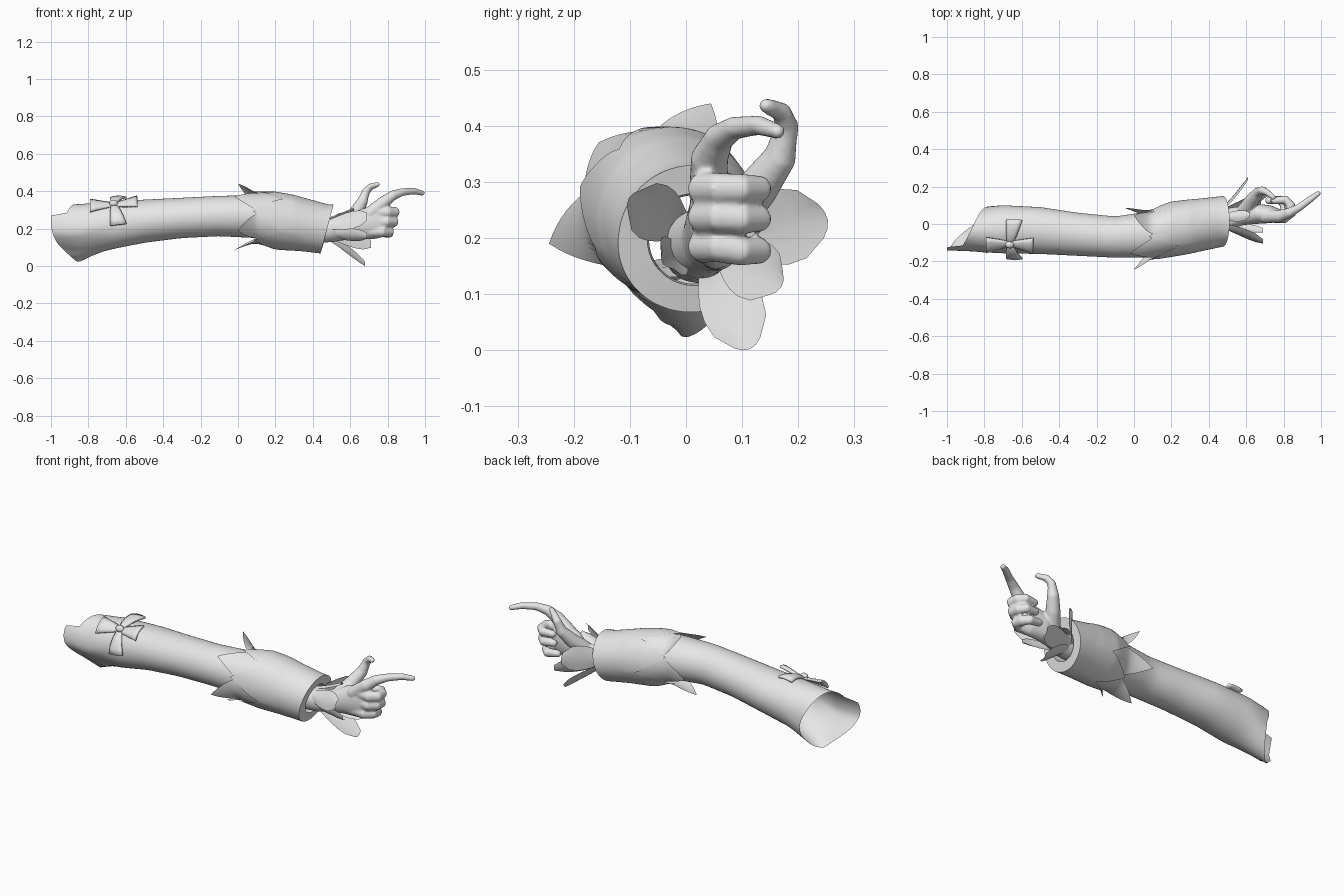
import bpy, bmesh, math
from mathutils import Vector

if "Cube" in bpy.data.objects:
    bpy.data.objects.remove(bpy.data.objects["Cube"])

grey = bpy.data.materials.new("plain_grey")
grey.use_nodes = True
grey.diffuse_color = (0.8, 0.8, 0.8, 1)
grey.node_tree.nodes["Principled BSDF"].inputs["Base Color"].default_value = grey.diffuse_color


def finish(name, bm, angle=40):
    """Turn a bmesh into a shaded, coloured object."""
    bmesh.ops.recalc_face_normals(bm, faces=bm.faces)
    mesh = bpy.data.meshes.new(name)
    bm.to_mesh(mesh)
    bm.free()
    mesh.materials.append(grey)
    obj = bpy.data.objects.new(name, mesh)
    bpy.context.collection.objects.link(obj)
    bpy.ops.object.select_all(action="DESELECT")
    obj.select_set(True)
    bpy.context.view_layer.objects.active = obj
    bpy.ops.object.shade_smooth_by_angle(angle=math.radians(angle))
    return obj


def skin(bm, rows, closed=True, caps=False):
    """Bridge equal rows of points with quads."""
    grid = [[bm.verts.new(p) for p in row] for row in rows]
    count = len(grid[0])
    for low, high in zip(grid, grid[1:]):
        for i in range(count if closed else count - 1):
            j = (i + 1) % count
            bm.faces.new((low[i], low[j], high[j], high[i]))
    if caps:
        bm.faces.new(grid[0])
        bm.faces.new(grid[-1])


def section(table, x):
    """Interpolate (x, y min, y max, z min, z max) along the arm."""
    if x <= table[0][0]:
        return table[0][1:]
    for a, b in zip(table, table[1:]):
        if x <= b[0]:
            t = (x - a[0]) / (b[0] - a[0])
            return [p + (q - p) * t for p, q in zip(a[1:], b[1:])]
    return table[-1][1:]


def surface(table, x, angle, lift=0.0):
    """Point on the elliptical arm surface, raised by lift."""
    y0, y1, z0, z1 = section(table, x)
    return Vector((x, (y0 + y1) / 2 + ((y1 - y0) / 2 + lift) * math.cos(angle),
                   (z0 + z1) / 2 + ((z1 - z0) / 2 + lift) * math.sin(angle)))


rad = math.radians
SLEEVE = [(-1, -.145, .07, .03, .33), (-.86, -.15, .08, .01, .33), (-.8, -.155, .09, .042, .335),
          (-.7, -.157, .1, .085, .345), (-.5, -.16, .09, .125, .355),
          (-.3, -.17, .06, .15, .365), (-.1, -.18, .04, .16, .375),
          (.1, -.18, .07, .15, .38), (.2, -.16, .1, .13, .37)]
CUFF = [(-.06, -.187, .047, .15, .382), (.08, -.187, .07, .125, .392),
        (.2, -.172, .115, .095, .395), (.3, -.158, .13, .085, .38), (.48, -.12, .15, .063, .33)]

# Long sleeve: slanted shoulder opening with a pointed front corner and a pinched lower front
rows = []
for k in range(25):
    t = k / 24
    row = []
    for i in range(48):
        a = math.tau * i / 48
        start = -.89 - .11 * math.cos(a - rad(158))
        if a < rad(139):
            start = max(start, -.92 + .055 * (rad(139) - a))
        x = start + (.2 - start) * t
        near = min(1, max(0, (-.68 - x) / .2))
        p = surface(SLEEVE, x, a, -.03 * near * max(0, math.cos(a - rad(228))) ** 4)
        p.y += .045 * near * max(0, -math.sin(a))
        row.append(p)
    rows.append(row)
bm = bmesh.new()
skin(bm, rows)
finish("sleeve", bm, 60)

# Cuff edged with five flared leaves, plus a second close-fitting leaf layer
COLS = 80


def leaf_layer(name, turn, valley, reaches, flares, lift, thick_end):
    rows = []
    for k in range(19):
        s = (k / 18) ** 1.4
        row = []
        for i in range(COLS):
            a = rad(turn) + math.tau * i / COLS
            off = abs(((i + 8) % 16) - 8) / 8
            leaf = (i + 8) // 16 % 5
            start = valley - reaches[leaf] * (1 - off) ** .85
            end = .476 + .035 * math.sin(a) if thick_end else .4
            x = start + (end - start) * s
            out = flares[leaf] * max(0, (.1 - x) / .13) ** 1.3
            row.append(surface(CUFF, x, a, lift * (1 - 1.3 * s) + out))
        rows.append(row)
    if thick_end:
        # Broad rim and the inside wall of the cuff
        for depth, inset in ((0, .052), (.12, .055)):
            row = []
            for i in range(COLS):
                a = rad(turn) + math.tau * i / COLS
                p = surface(CUFF, .476, a, -inset)
                p.x += .02 * math.sin(a) - depth
                row.append(p)
            rows.append(row)
    bm = bmesh.new()
    skin(bm, rows)
    finish(name, bm)


leaf_layer("leaf_cuff", 58, .12, (.12, .14, .12, .15, .17), (.12, .02, .1, .065, .035), 0, True)
leaf_layer("cuff_leaf_overlay", 94, .24, (.16,) * 5, (0,) * 5, .006, False)


# Petals flaring from the wrist
def petal(name, angle, end_x, end_r, width):
    a = rad(angle)
    out = Vector((0, math.cos(a), math.sin(a)))
    side = Vector((0, -math.sin(a), math.cos(a)))
    rows = []
    profile = (.45, .6, .8, .95, 1, .9, .45)
    for k, w in enumerate(profile):
        t = k / (len(profile) - 1)
        base = Vector((.46 + (end_x - .46) * t, .03, .2))
        r = .055 + (end_r - .055) * t ** 1.25
        rows.append([base + out * (r - .012 * s * s) + side * s * w * width
                     for s in (-1, -.5, 0, .5, 1)])
    bm = bmesh.new()
    skin(bm, rows, closed=False)
    finish(name, bm, 60)


petal("back_petal", 8, .61, .225, .068)
petal("bottom_petal", -67, .68, .215, .056)
petal("lower_back_petal", -32, .71, .165, .055)
petal("front_petal", 152, .69, .15, .053)
petal("top_petal", 80, .62, .115, .03)
petal("lower_front_petal", 212, .69, .085, .04)

# Four-lobed bow lying on the upper arm
BOW_X, BOW_A = -.665, rad(125)
for name, dx, da in (("bow_right_lobe", -1, 0), ("bow_left_lobe", 1, 0),
                     ("bow_upper_lobe", .2, -1), ("bow_lower_lobe", .2, 1)):
    rows = []
    for k in range(6):
        t = k / 5
        d, w = .125 * t, .014 + .03 * t ** .8
        row = []
        for s in (-1, -.5, 0, .5, 1):
            x = BOW_X + dx * d + (w * s if da else 0)
            arc = da * d + (0 if da else w * s)
            row.append(surface(SLEEVE, x, BOW_A + arc / .13, .012 + .024 * t - .006 * s * s))
        rows.append(row)
    bm = bmesh.new()
    skin(bm, rows, closed=False)
    lobe = finish(name, bm)
    lobe.modifiers.new("thickness", "SOLIDIFY").thickness = .012
bm = bmesh.new()
bmesh.ops.create_uvsphere(bm, u_segments=16, v_segments=10, radius=.024)
knot = finish("bow_knot", bm)
knot.location = surface(SLEEVE, BOW_X, BOW_A, .014)
knot.scale = (1, .8, .8)


# Hand: palm and tapered fingers fused into one smooth skin
def finger(bm, points, radii):
    pts = [Vector(p) for p in points]
    rows = []
    for i, (p, r) in enumerate(zip(pts, radii)):
        d = (pts[min(i + 1, len(pts) - 1)] - pts[max(i - 1, 0)]).normalized()
        u = d.cross(Vector((.1, .2, 1))).normalized()
        v = d.cross(u)
        rows.append([p + (u * math.cos(math.tau * k / 12) + v * math.sin(math.tau * k / 12)) * r
                     for k in range(12)])
    skin(bm, rows, caps=True)
    for p, r in ((pts[0], radii[0]), (pts[-1], radii[-1])):
        ball = bmesh.ops.create_icosphere(bm, subdivisions=2, radius=r)
        bmesh.ops.translate(bm, verts=ball["verts"], vec=p)


bm = bmesh.new()
palm = [(.36, .02, .185, .064, .066), (.5, .025, .19, .06, .062), (.58, .045, .2, .052, .06),
        (.65, .055, .222, .055, .08), (.73, .052, .236, .047, .092), (.79, .044, .24, .032, .082)]
skin(bm, [[(x, y + ry * math.cos(math.tau * k / 24), z + rz * math.sin(math.tau * k / 24))
           for k in range(24)] for x, y, z, ry, rz in palm], caps=True)
finger(bm, [(.7, .04, .28), (.78, .042, .342), (.83, .06, .379), (.88, .086, .396),
            (.94, .13, .401), (.985, .163, .39)], (.036, .034, .027, .021, .018, .014))
finger(bm, [(.59, .07, .23), (.63, .125, .285), (.665, .168, .345), (.685, .18, .4),
            (.71, .17, .425), (.745, .143, .436)], (.042, .038, .03, .022, .018, .014))
for z, back, drop in ((.288, 0, 0), (.238, .006, .004), (.185, .03, .008)):
    finger(bm, [(.73 - back, .04, z), (.805 - back, .032, z), (.838 - back, .058, z),
                (.836 - back, .1, z - drop), (.812 - back, .13, z - drop), (.75 - back, .125, z)],
           (.03, .03, .029, .027, .024, .02))
hand = finish("hand", bm, 60)
fuse = hand.modifiers.new("fuse", "REMESH")
fuse.mode = "VOXEL"
fuse.voxel_size = .006
fuse.use_smooth_shade = True
relax = hand.modifiers.new("relax", "SMOOTH")
relax.factor = .5
relax.iterations = 4
